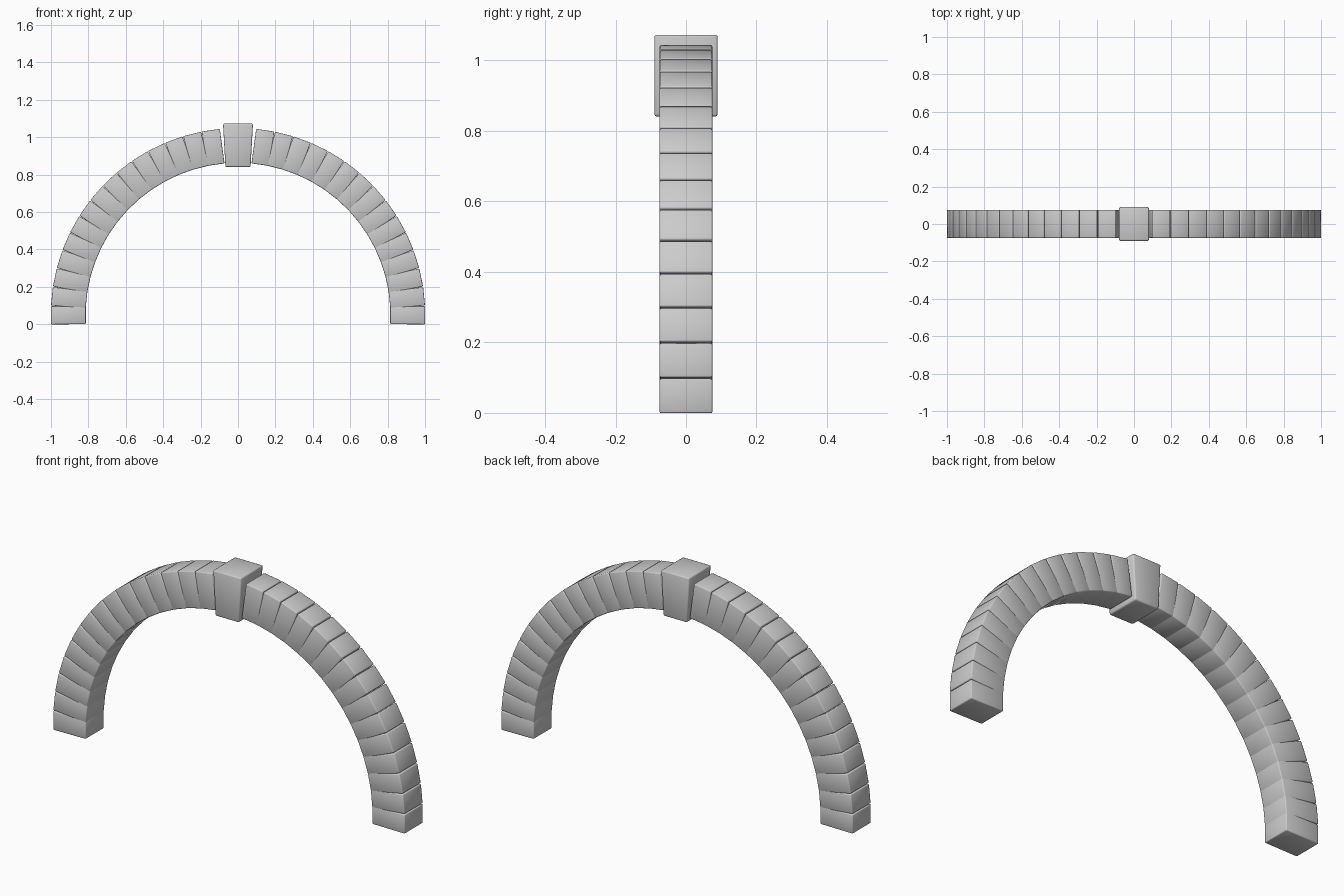
import bpy, bmesh
from math import radians, sin, cos
from mathutils import Matrix, Vector

old = bpy.data.objects.get("Cube")
if old:
    bpy.data.objects.remove(old, do_unlink=True)

stone = bpy.data.materials.new("grey_stone")
stone.use_nodes = True
GREY = (0.6, 0.6, 0.6, 1)
stone.diffuse_color = GREY
stone.node_tree.nodes["Principled BSDF"].inputs["Base Color"].default_value = GREY

CENTRE_Z = 0.048
STEP = radians(5.83)
BLOCKS = 15


def make_stone(name, size, taper, bevel, matrix):
    """Softly shaded block whose lower half narrows along x by the taper factor."""
    bm = bmesh.new()
    bmesh.ops.create_cube(bm, size=1)
    for v in bm.verts:
        narrow = taper if v.co.z < 0 else 1
        v.co = Vector((v.co.x * size[0] * narrow, v.co.y * size[1], v.co.z * size[2]))
    bmesh.ops.bevel(bm, geom=bm.edges[:], offset=bevel, segments=2,
                    profile=0.5, affect='EDGES')
    for f in bm.faces:
        f.smooth = True
    mesh = bpy.data.meshes.new(name)
    bm.to_mesh(mesh)
    bm.free()
    mesh.materials.append(stone)
    obj = bpy.data.objects.new(name, mesh)
    obj.matrix_world = matrix
    bpy.context.collection.objects.link(obj)
    return obj


# Arch stones: equal blocks fanned up each side from the ground
for side, sign in (("left", 1), ("right", -1)):
    for i in range(BLOCKS):
        a = i * STEP
        place = Matrix.Translation((sign * 0.907 * cos(a), 0, CENTRE_Z + 0.907 * sin(a)))
        turn = Matrix.Rotation(sign * (radians(90) - a), 4, 'Y')
        make_stone(f"{side}_arch_stone_{i + 1}", (0.098, 0.15, 0.186), 0.96, 0.005, place @ turn)

# Keystone: larger tapered block at the crown
make_stone("keystone", (0.16, 0.18, 0.232), 0.84, 0.007, Matrix.Translation((0, 0, 0.957)))
